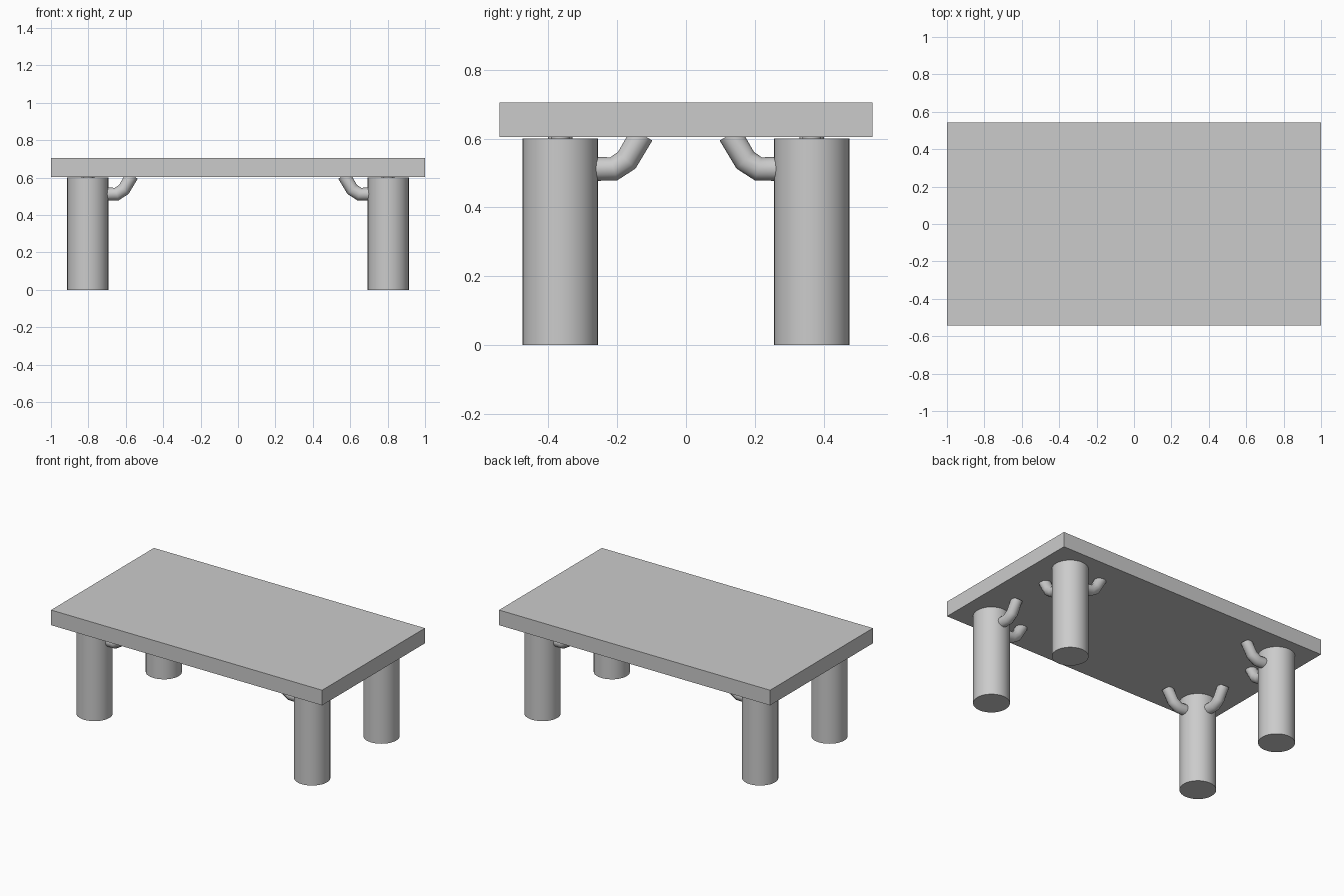
import bpy
import math

cube = bpy.data.objects.get("Cube")
if cube:
    bpy.data.objects.remove(cube)

grey = bpy.data.materials.new("plain grey")
grey.use_nodes = True
GREY = (0.6, 0.6, 0.6, 1)
grey.diffuse_color = GREY
grey.node_tree.nodes["Principled BSDF"].inputs["Base Color"].default_value = GREY

TOP_Z, TOP_THICK = 0.604, 0.101
LEG_X, LEG_Y, LEG_R, LEG_H = 0.803, 0.365, 0.11, 0.6


def finish(obj, name, smooth=False):
    obj.name = name
    obj.data.materials.append(grey)
    if smooth:
        bpy.ops.object.select_all(action="DESELECT")
        obj.select_set(True)
        bpy.context.view_layer.objects.active = obj
        bpy.ops.object.shade_smooth_by_angle(angle=math.radians(40))
    return obj


def cylinder(name, x, y, z0, z1, radius):
    bpy.ops.mesh.primitive_cylinder_add(
        vertices=32, radius=radius, depth=z1 - z0, location=(x, y, (z0 + z1) / 2))
    return finish(bpy.context.object, name, True)


# Curved brace running outward from a leg and up into the slab
BRACE = [(0.09, 0.512), (0.155, 0.512), (0.193, 0.537), (0.237, 0.612)]


def brace(name, x, y, angle):
    curve = bpy.data.curves.new(name, "CURVE")
    curve.dimensions = "3D"
    curve.bevel_depth = 0.035
    curve.bevel_resolution = 4
    curve.use_fill_caps = True
    path = curve.splines.new("POLY")
    path.points.add(len(BRACE) - 1)
    for point, (u, z) in zip(path.points, BRACE):
        point.co = (x + u * math.cos(angle), y + u * math.sin(angle), z, 1)
    obj = bpy.data.objects.new(name, curve)
    bpy.context.collection.objects.link(obj)
    bpy.ops.object.select_all(action="DESELECT")
    obj.select_set(True)
    bpy.context.view_layer.objects.active = obj
    bpy.ops.object.convert(target="MESH")
    return finish(bpy.context.object, name, True)


# Table slab
bpy.ops.mesh.primitive_cube_add(size=1, location=(0, 0, TOP_Z + TOP_THICK / 2))
slab = finish(bpy.context.object, "table_top")
slab.scale = (2, 1.084, TOP_THICK)

# Four legs, each with a small top peg and two braces pointing inward
for sx, side in ((1, "left"), (-1, "right")):
    for sy, end in ((-1, "front"), (1, "back")):
        x, y = sx * LEG_X, sy * LEG_Y
        tag = f"{end}_{side}"
        cylinder(f"{tag}_leg", x, y, 0, LEG_H, LEG_R)
        cylinder(f"{tag}_peg", x, y, LEG_H - 0.02, TOP_Z + 0.02, 0.027)
        brace(f"{tag}_long_brace", x, y, 0 if sx < 0 else math.pi)
        brace(f"{tag}_short_brace", x, y, -sy * math.pi / 2)
